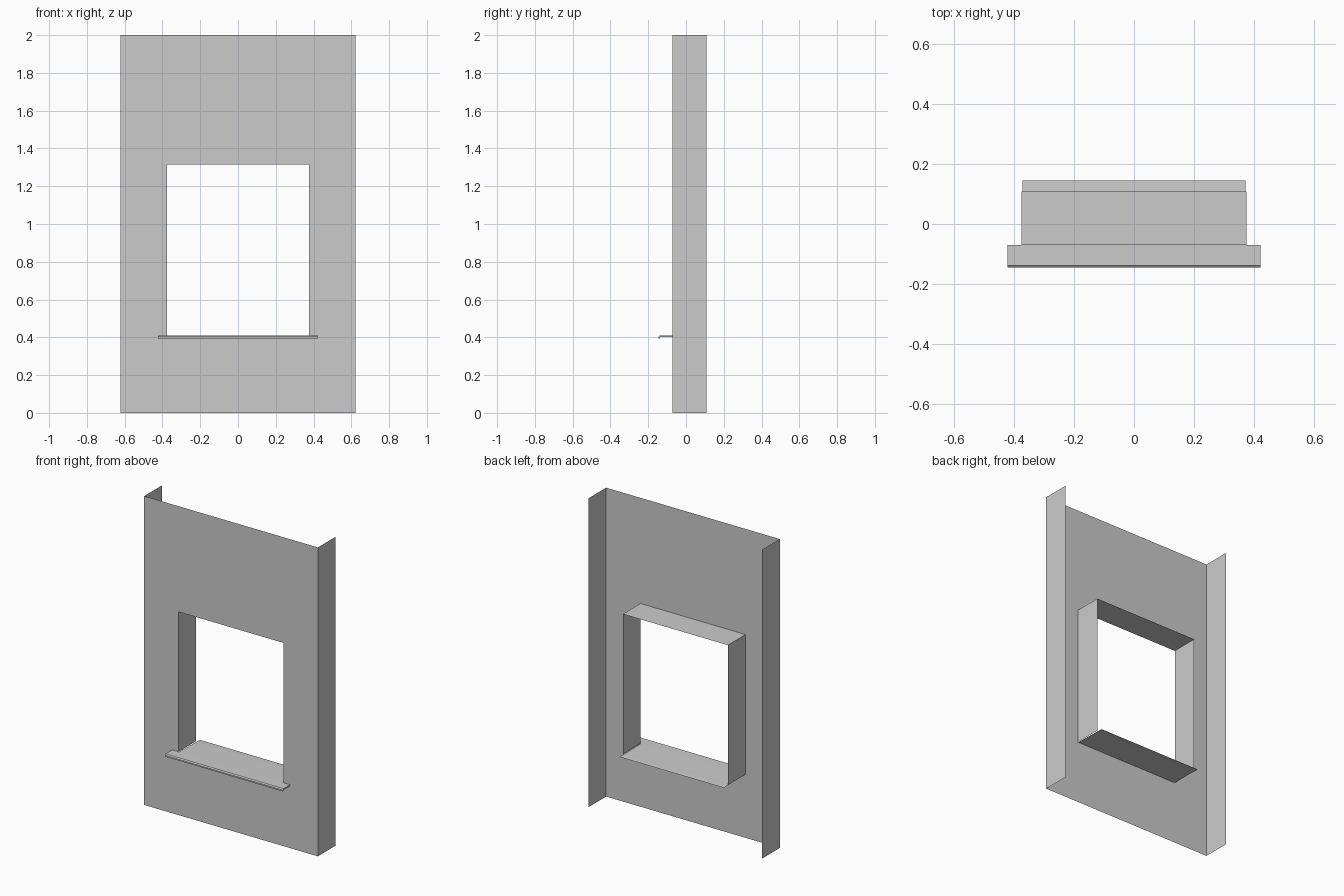
import bpy, bmesh

if "Cube" in bpy.data.objects:
    bpy.data.objects.remove(bpy.data.objects["Cube"])

W, H = 0.622, 2.0            # wall half width, height
HW, Z0, Z1 = 0.376, 0.41, 1.316   # opening half width, bottom, top
YF, YB = -0.071, 0.109       # wall face, rear of returns


def make(name, quads):
    """Sheet object from a list of faces, welded together."""
    bm = bmesh.new()
    for q in quads:
        bm.faces.new([bm.verts.new(p) for p in q])
    bmesh.ops.remove_doubles(bm, verts=bm.verts, dist=1e-5)
    me = bpy.data.meshes.new(name)
    bm.to_mesh(me)
    bm.free()
    ob = bpy.data.objects.new(name, me)
    bpy.context.collection.objects.link(ob)
    return ob


def extrude(path, half, closed=False):
    """Faces swept along x from a y-z path, with end caps when closed."""
    pairs = list(zip(path, path[1:] + path[:1] if closed else path[1:]))
    faces = [[(-half, *a), (-half, *b), (half, *b), (half, *a)] for a, b in pairs]
    if closed:
        faces.append([(-half, *p) for p in reversed(path)])
        faces.append([(half, *p) for p in path])
    return faces


# Wall face around the window opening
xs, zs = [-W, -HW, HW, W], [0, Z0, Z1, H]
wall = []
for i in range(3):
    for k in range(3):
        if (i, k) != (1, 1):
            a, b, c, d = xs[i], xs[i + 1], zs[k], zs[k + 1]
            wall.append([(a, YF, c), (b, YF, c), (b, YF, d), (a, YF, d)])
wall_ob = make("wall_panel", wall)
bm = bmesh.new()
bm.from_mesh(wall_ob.data)
bmesh.ops.dissolve_limit(bm, angle_limit=0.01, verts=bm.verts, edges=bm.edges)
bm.to_mesh(wall_ob.data)
bm.free()

# Side returns, outward facing
for name, x in (("left_return", -W), ("right_return", W)):
    q = [(x, YF, 0), (x, YB, 0), (x, YB, H), (x, YF, H)]
    make(name, [q if x > 0 else q[::-1]])

# Window reveal: two jambs and the head
reveal = []
for x in (-HW, HW):
    q = [(x, YF, Z0), (x, YB, Z0), (x, YB, Z1), (x, YF, Z1)]
    reveal.append(q if x > 0 else q[::-1])
reveal.append([(-HW, YF, Z1), (HW, YF, Z1), (HW, YB, Z1), (-HW, YB, Z1)])
make("window_reveal", reveal)

# Sill board inside the opening, running past the rear of the reveal
make("inner_sill", extrude([(YF, Z0), (YB, Z0 - 0.003), (0.145, Z0 - 0.005)], 0.373))

# Projecting outer sill with a turned-down front lip
profile = [(YF, Z0), (-0.138, Z0), (-0.145, Z0 - 0.006), (-0.145, 0.395),
           (-0.138, 0.395), (-0.137, 0.402), (YF, 0.402)]
make("outer_sill", extrude(profile, 0.423, closed=True))
